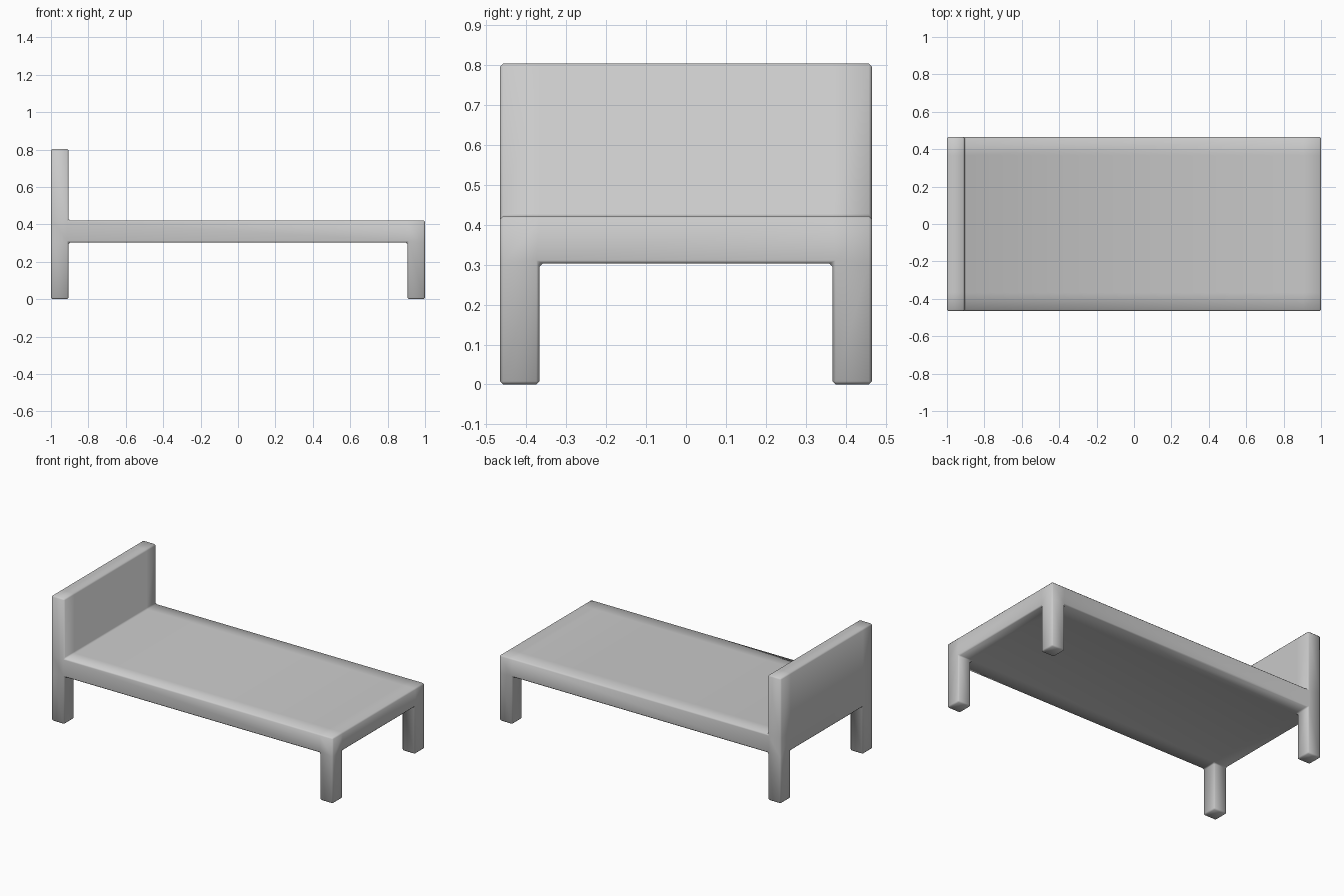
import bpy, bmesh
from itertools import product

if "Cube" in bpy.data.objects:
    bpy.data.objects.remove(bpy.data.objects["Cube"])

# Cut planes of the bed block layout
CUTS = ([-1.0, -0.906, 0.906, 1.0],
        [-0.466, -0.367, 0.367, 0.466],
        [0.0, 0.303, 0.422, 0.804])


def solid(i, j, k):
    if not all(0 <= n <= 2 for n in (i, j, k)):
        return False
    legs = k == 0 and i != 1 and j != 1
    platform = k == 1
    headboard = k == 2 and i == 0
    return legs or platform or headboard


bm = bmesh.new()
verts = {}


def corner(idx):
    if idx not in verts:
        verts[idx] = bm.verts.new([CUTS[a][idx[a]] for a in range(3)])
    return verts[idx]


# Skin every filled block where it meets empty space
for cell in product(range(3), repeat=3):
    if not solid(*cell):
        continue
    for axis, side in product(range(3), (0, 1)):
        near = list(cell)
        near[axis] += 1 if side else -1
        if solid(*near):
            continue
        u, v = (axis + 1) % 3, (axis + 2) % 3
        ring = []
        for du, dv in ((0, 0), (1, 0), (1, 1), (0, 1)):
            p = list(cell)
            p[axis] += side
            p[u] += du
            p[v] += dv
            ring.append(corner(tuple(p)))
        bm.faces.new(ring if side else ring[::-1])

for f in bm.faces:
    f.smooth = True
mesh = bpy.data.meshes.new("bed_frame")
bm.to_mesh(mesh)
bm.free()
bed = bpy.data.objects.new("bed_frame", mesh)
bpy.context.collection.objects.link(bed)

# Small chamfer on all hard edges
bevel = bed.modifiers.new("edge_chamfer", 'BEVEL')
bevel.width = 0.008
bevel.segments = 1
bevel.limit_method = 'ANGLE'
